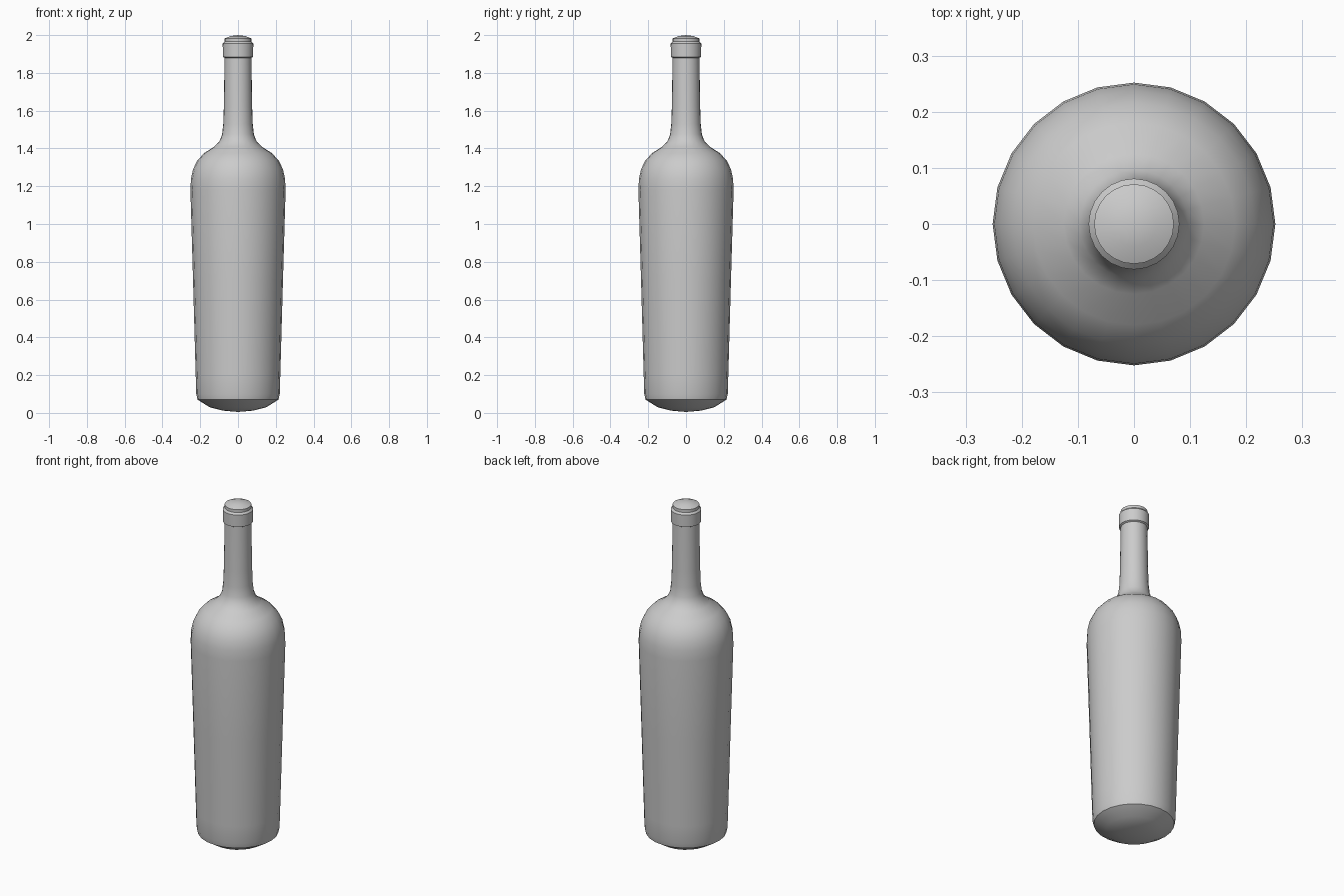
import bpy
import bmesh
import math
from mathutils import Matrix

cube = bpy.data.objects.get("Cube")
if cube:
    bpy.data.objects.remove(cube, do_unlink=True)

SIDES = 24

# Single grey finish
grey = bpy.data.materials.new("plain grey")
grey.use_nodes = True
colour = (0.6, 0.6, 0.6, 1)
grey.diffuse_color = colour
grey.node_tree.nodes["Principled BSDF"].inputs["Base Color"].default_value = colour

# Radius and height, from the domed base up to the domed top
profile = [
    (0, 0.005), (0.08, 0.012), (0.15, 0.03), (0.214, 0.07),
    (0.221, 0.1), (0.224, 0.2), (0.238, 0.7), (0.252, 1.18),
    (0.249, 1.24), (0.238, 1.29), (0.216, 1.335), (0.18, 1.375),
    (0.125, 1.41), (0.097, 1.44), (0.084, 1.475), (0.078, 1.53),
    (0.075, 1.62), (0.071, 1.88),
    (0.08, 1.885), (0.081, 1.955), (0.071, 1.965), (0.071, 1.982),
    (0.04, 1.995), (0, 2),
]

# Lathe the bottle around the z axis
bm = bmesh.new()
verts = [bm.verts.new((r, 0, z)) for r, z in profile]
edges = [bm.edges.new(pair) for pair in zip(verts, verts[1:])]
bmesh.ops.spin(bm, geom=verts + edges, cent=(0, 0, 0), axis=(0, 0, 1),
               angle=math.tau, steps=SIDES, use_merge=True)
bmesh.ops.remove_doubles(bm, verts=bm.verts, dist=0.0005)
bmesh.ops.recalc_face_normals(bm, faces=bm.faces)

mesh = bpy.data.meshes.new("bottle")
bm.to_mesh(mesh)
bm.free()
mesh.materials.append(grey)
bottle = bpy.data.objects.new("bottle", mesh)
bpy.context.collection.objects.link(bottle)

# Smooth glass with crisp base and lip edges
bpy.ops.object.select_all(action="DESELECT")
bottle.select_set(True)
bpy.context.view_layer.objects.active = bottle
bpy.ops.object.shade_smooth_by_angle(angle=math.radians(40))
